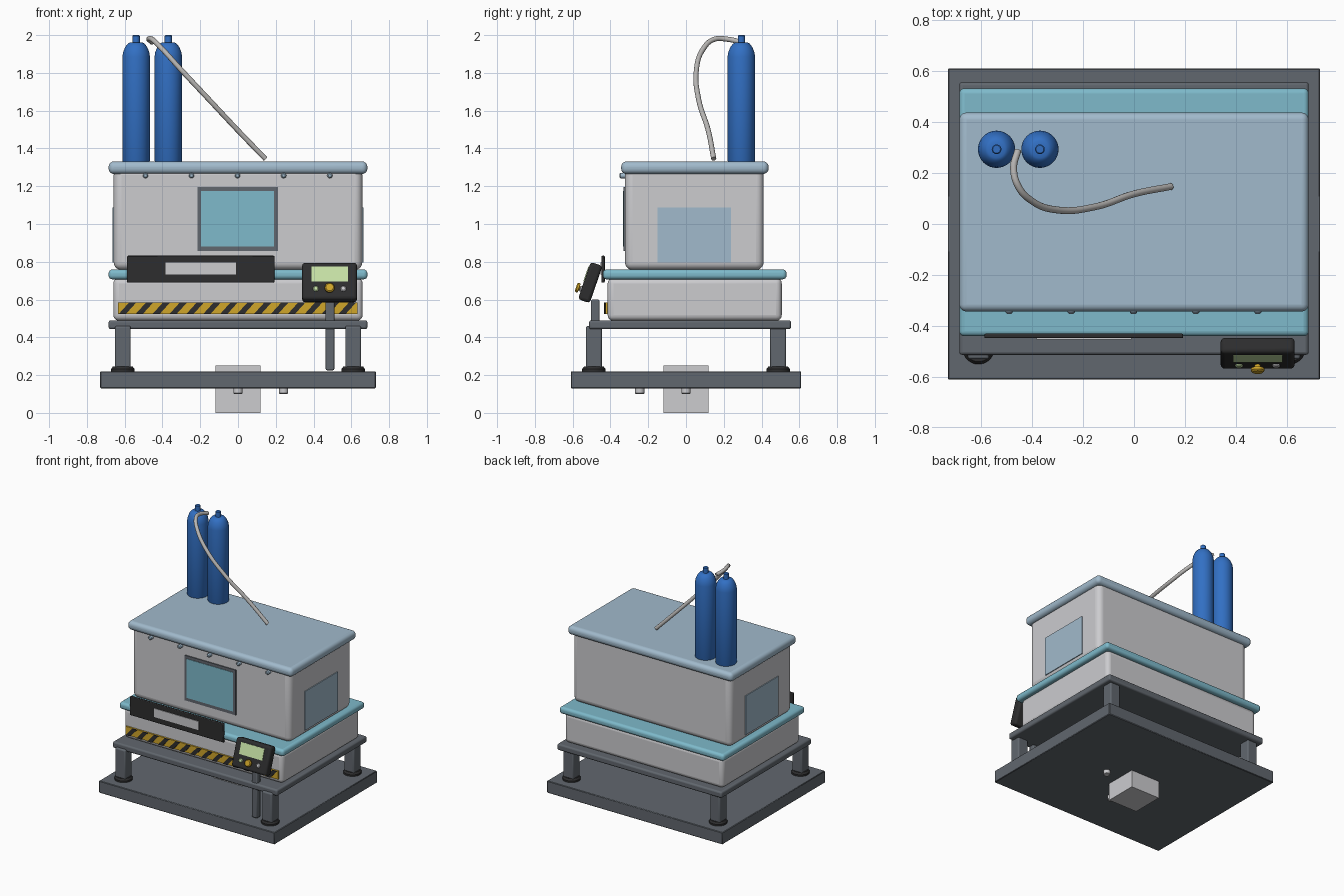
import bpy, bmesh, math
from mathutils import Matrix, Vector

if "Cube" in bpy.data.objects:
    bpy.data.objects.remove(bpy.data.objects["Cube"], do_unlink=True)


def material(name, r, g, b):
    col = [((c / 255 + 0.055) / 1.055) ** 2.4 for c in (r, g, b)] + [1]
    m = bpy.data.materials.new(name)
    m.use_nodes = True
    m.diffuse_color = col
    bsdf = m.node_tree.nodes["Principled BSDF"]
    bsdf.inputs["Base Color"].default_value = col
    bsdf.inputs["Roughness"].default_value = 0.6
    return m


SHELL = material("light grey", 204, 204, 207)
TEAL = material("teal", 126, 186, 203)
PALE = material("pale blue", 161, 186, 204)
STEEL = material("dark grey", 97, 103, 110)
BLUE = material("tank blue", 50, 112, 196)
YELLOW = material("yellow", 208, 166, 42)
BLACK = material("black", 45, 45, 46)
SCREEN = material("screen green", 198, 224, 165)
HOSE = material("hose grey", 184, 182, 180)


def finish(name, bm, mat, bevel=0.0, segments=3):
    me = bpy.data.meshes.new(name)
    bmesh.ops.recalc_face_normals(bm, faces=bm.faces)
    bm.to_mesh(me)
    bm.free()
    me.materials.append(mat)
    ob = bpy.data.objects.new(name, me)
    bpy.context.collection.objects.link(ob)
    if bevel:
        mod = ob.modifiers.new("bevel", "BEVEL")
        mod.width, mod.segments = bevel, segments
    bpy.ops.object.select_all(action="DESELECT")
    ob.select_set(True)
    bpy.context.view_layer.objects.active = ob
    bpy.ops.object.shade_smooth_by_angle(angle=math.radians(35))
    return ob


def box(name, mat, x, y, z, bevel=0.0, segments=3, shear=0.0):
    """Box from (low, high) ranges; shear leans the top toward +x."""
    bm = bmesh.new()
    bmesh.ops.create_cube(bm, size=1)
    lo, hi = Vector((x[0], y[0], z[0])), Vector((x[1], y[1], z[1]))
    for v in bm.verts:
        top = v.co.z
        v.co = Vector((a + b) / 2 + c * (b - a) for a, b, c in zip(lo, hi, v.co))
        v.co.x += shear * top
    return finish(name, bm, mat, bevel, segments)


def turned(name, mat, profile, loc, sides=32, axis="Z"):
    """Turn a (radius, height) profile around an axis."""
    bm = bmesh.new()
    rings = []
    for r, h in profile:
        rings.append([bm.verts.new((r * math.cos(a), r * math.sin(a), h))
                      for a in (i * math.tau / sides for i in range(sides))])
    for low, high in zip(rings, rings[1:]):
        for i in range(sides):
            j = (i + 1) % sides
            bm.faces.new((low[i], low[j], high[j], high[i]))
    bm.faces.new(rings[0])
    bm.faces.new(rings[-1])
    if axis == "-Y":
        bm.transform(Matrix.Rotation(math.pi / 2, 4, "X"))
    bm.transform(Matrix.Translation(loc))
    return finish(name, bm, mat)


# Base slab with the drain block and two plugs beneath
box("base_slab", STEEL, (-.73, .73), (-.61, .61), (.13, .22), .004, 1)
box("drain_block", SHELL, (-.12, .12), (-.12, .12), (0, .25))
for i, (x, y) in enumerate([(.242, 0), (0, -.245)]):
    turned(f"drain_plug_{i}", SHELL, [(.02, .1), (.024, .104), (.024, .14)], (x, y, 0), 20)

# Stand: legs on round feet, carrying the frame
for sx in (-1, 1):
    for sy in (-1, 1):
        tag = ("front" if sy < 0 else "back") + ("_left" if sx > 0 else "_right")
        cx, cy = .61 * sx, .488 * sy
        box(tag + "_leg", STEEL, (cx - .042, cx + .042), (cy - .042, cy + .042), (.235, .46), .01)
        turned(tag + "_foot", BLACK, [(.062, .22), (.062, .232), (.052, .246)], (cx, cy, 0))
box("stand_frame", STEEL, (-.685, .685), (-.513, .556), (.443, .49), .012)

# Lower housing with its teal rim
box("lower_housing", SHELL, (-.66, .66), (-.415, .507), (.488, .715), .03, 4)
box("lower_rim", TEAL, (-.685, .685), (-.44, .532), (.707, .759), .02, 4)

# Upper housing with its lid and the row of screws below the lid edge
box("upper_housing", SHELL, (-.658, .658), (-.323, .411), (.757, 1.3), .04, 5)
box("upper_lid", PALE, (-.685, .685), (-.343, .437), (1.265, 1.331), .028, 5)
for i in range(5):
    turned(f"lid_screw_{i}", PALE, [(.014, 0), (.014, .024), (.008, .03)],
           (-.49 + .244 * i, -.323, 1.256), 16, "-Y")

# Front window and side panels
box("window_frame", STEEL, (-.215, .212), (-.33, -.315), (.857, 1.196))
box("window_pane", TEAL, (-.195, .19), (-.333, -.325), (.881, 1.174))
for side, sx in (("left", 1), ("right", -1)):
    box(side + "_panel", PALE, sorted((.65 * sx, .664 * sx)), (-.15, .238), (.795, 1.088))

# Front plate with a light strip
box("front_plate", BLACK, (-.587, .193), (-.448, -.43), (.69, .832), .005, 2)
box("front_plate_strip", SHELL, (-.383, -.01), (-.452, -.445), (.732, .797))

# Hazard band with leaning stripes
box("hazard_band", YELLOW, (-.635, .632), (-.427, -.41), (.523, .585))
for i in range(14):
    cx = -.585 + .0895 * i
    box(f"hazard_stripe_{i}", BLACK, (cx - .019, cx + .019), (-.433, -.425), (.523, .585), shear=.056)

# Control unit on a post, leaning back
box("control_post", STEEL, (.464, .51), (-.503, -.458), (.225, .6), .008, 2)
unit = [
    box("control_case", BLACK, (-.145, .145), (-.033, .033), (-.104, .104), .016),
    box("control_screen", SCREEN, (-.096, .097), (-.037, -.03), (-.006, .078)),
    turned("control_knob", YELLOW, [(.012, 0), (.012, .014), (.026, .016), (.026, .026), (.02, .032)],
           (0, -.031, -.047), 24, "-Y"),
    turned("green_button", SCREEN, [(.015, 0), (.015, .007), (.01, .011)], (-.073, -.031, -.047), 20, "-Y"),
    turned("grey_button", SHELL, [(.015, 0), (.015, .007), (.01, .011)], (.073, -.031, -.047), 20, "-Y"),
]
for ob in unit:
    ob.location = (.485, -.507, .69)
    ob.rotation_euler.x = math.radians(-19)

# Gas tanks
tank = [(.068, 1.325), (.073, 1.335), (.073, 1.885), (.069, 1.91), (.058, 1.937),
        (.044, 1.955), (.034, 1.96), (.019, 1.961), (.019, 1.996), (.015, 2)]
for name, x in (("outer_tank", -.539), ("inner_tank", -.369)):
    turned(name, BLUE, tank, (x, .293, 0), 40)

# Hose arching from the tanks to the lid
curve = bpy.data.curves.new("hose", "CURVE")
curve.dimensions = "3D"
curve.bevel_depth, curve.bevel_resolution = .0135, 4
curve.use_fill_caps = True
path = [(-.455, .29, 1.963), (-.472, .22, 1.978), (-.455, .15, 1.978), (-.4, .09, 1.925),
        (-.3, .055, 1.815), (-.15, .068, 1.655), (0, .118, 1.495), (.145, .147, 1.345)]
spline = curve.splines.new("BEZIER")
spline.bezier_points.add(len(path) - 1)
for point, co in zip(spline.bezier_points, path):
    point.co = co
    point.handle_left_type = point.handle_right_type = "AUTO"
curve.materials.append(HOSE)
bpy.context.collection.objects.link(bpy.data.objects.new("hose", curve))
